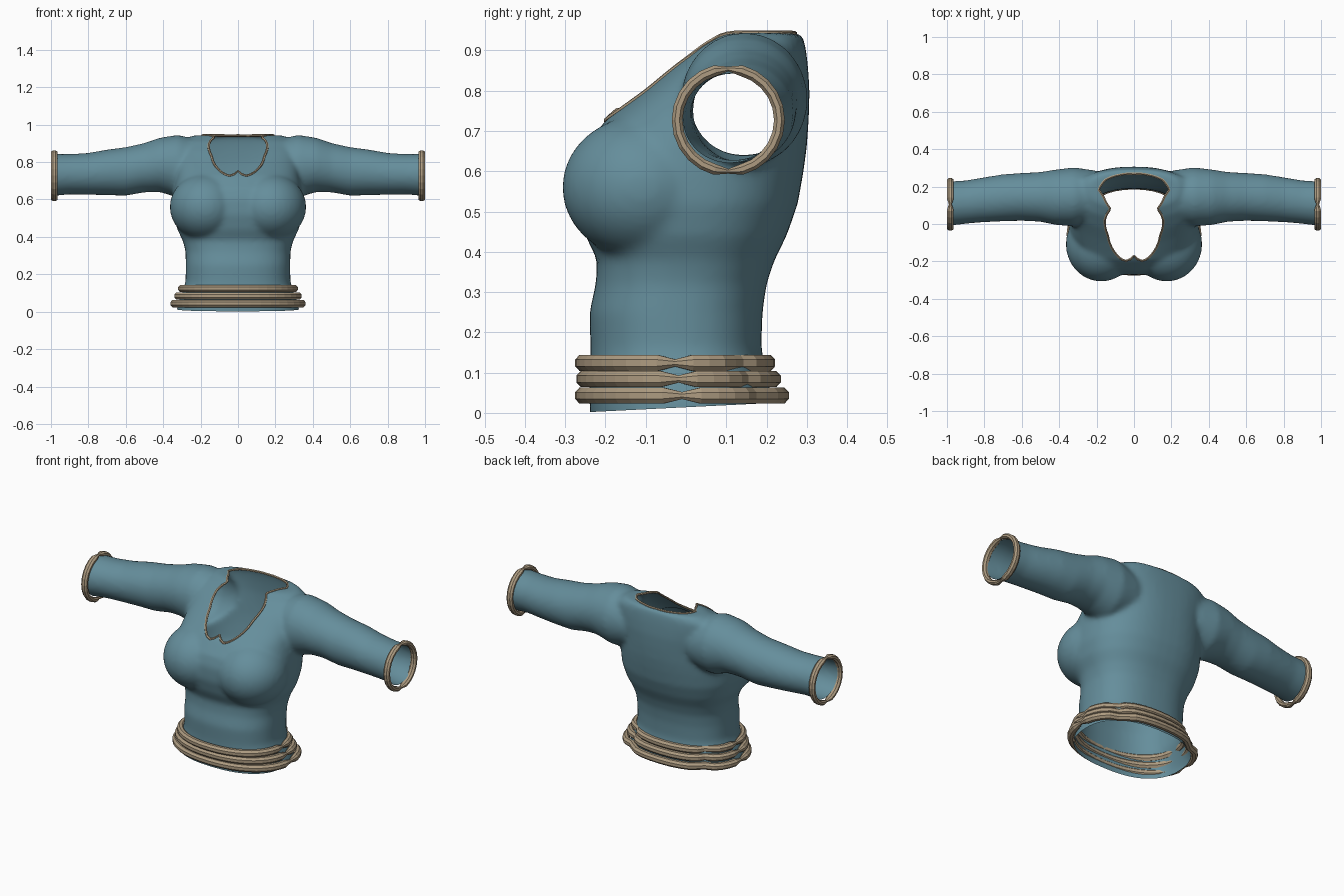
import bpy, bmesh, math
from mathutils import Vector
from mathutils.bvhtree import BVHTree

if "Cube" in bpy.data.objects:
    bpy.data.objects.remove(bpy.data.objects["Cube"])


def material(name, rgb):
    m = bpy.data.materials.new(name)
    m.diffuse_color = (*rgb, 1)
    m.use_nodes = True
    m.node_tree.nodes["Principled BSDF"].inputs["Base Color"].default_value = m.diffuse_color
    return m


BLUE = material("dusty_blue_cloth", (0.13, 0.27, 0.33))
TAN = material("tan_trim", (0.42, 0.33, 0.22))


def make_object(name, bm, mat):
    bmesh.ops.recalc_face_normals(bm, faces=bm.faces)
    me = bpy.data.meshes.new(name)
    bm.to_mesh(me)
    bm.free()
    me.materials.append(mat)
    ob = bpy.data.objects.new(name, me)
    bpy.context.collection.objects.link(ob)
    return ob


def loft(bm, rings, closed=False):
    """Skin a list of point rings; cap the ends unless it closes on itself."""
    vs = [[bm.verts.new(p) for p in r] for r in rings]
    n = len(vs[0])
    for i in range(len(vs) if closed else len(vs) - 1):
        a, b = vs[i], vs[(i + 1) % len(vs)]
        for j in range(n):
            k = (j + 1) % n
            bm.faces.new((a[j], a[k], b[k], b[j]))
    if not closed:
        bm.faces.new(vs[0][::-1])
        bm.faces.new(vs[-1])


def spow(v, n):
    return math.copysign(abs(v) ** (2 / n), v)


def trim_ring(name, pts, radial, axial, axis, pinches=(), sides=8):
    """Closed tube along pts; the section narrows at the seam points."""
    bm = bmesh.new()
    axis, n, rings = Vector(axis), len(pts), []
    for i, p in enumerate(pts):
        t = Vector(pts[(i + 1) % n]) - Vector(pts[i - 1])
        out = t.cross(axis).normalized()
        s = 0.45 if i in pinches else 1
        rings.append([Vector(p) + s * (out * radial * math.cos(a) + axis * axial * math.sin(a))
                      for a in (2 * math.pi * (k + 0.5) / sides for k in range(sides))])
    loft(bm, rings, closed=True)
    return make_object(name, bm, TAN)


# Body volume: torso, bust and sleeves as overlapping solids
body = bmesh.new()
ANG = [2 * math.pi * i / 48 for i in range(48)]
torso = [  # height, half width, front y, back y
    (-.05, .33, -.235, .20), (.03, .325, -.24, .215), (.10, .30, -.24, .20),
    (.16, .28, -.237, .187), (.25, .28, -.24, .19), (.32, .28, -.224, .20),
    (.38, .295, -.22, .22), (.44, .325, -.25, .25), (.52, .345, -.272, .278),
    (.60, .345, -.272, .292), (.66, .34, -.252, .30), (.73, .33, -.197, .305),
    (.80, .33, -.108, .307), (.86, .33, -.037, .303), (.91, .31, .03, .297),
    (.943, .24, .09, .288)]
loft(body, [[(w * spow(math.cos(a), 2.4), (f + b) / 2 + (b - f) / 2 * spow(math.sin(a), 2.4), z)
             for a in ANG] for z, w, f, b in torso])

sleeve = [  # x, centre y, centre z, half depth, half height
    (.20, .15, .775, .135, .14), (.32, .145, .778, .158, .168), (.42, .143, .785, .148, .145),
    (.50, .145, .77, .133, .132), (.60, .145, .75, .128, .13), (.70, .14, .745, .126, .122),
    (.80, .13, .737, .12, .112), (.90, .117, .735, .116, .108), (1.03, .105, .73, .12, .115)]
for s in (1, -1):
    loft(body, [[(s * x, y + ry * math.cos(a), z + rz * math.sin(a)) for a in ANG]
                for x, y, z, ry, rz in sleeve])
    geo = bmesh.ops.create_uvsphere(body, u_segments=32, v_segments=20, radius=1)
    for v in geo["verts"]:
        v.co = Vector((s * .175 + v.co.x * .19, -.108 + v.co.y * .2, .56 + v.co.z * .178))

shirt = make_object("shirt_body", body, BLUE)
rm = shirt.modifiers.new("merge", 'REMESH')
rm.mode, rm.voxel_size = 'VOXEL', 0.012
sm = shirt.modifiers.new("soften", 'SMOOTH')
sm.factor, sm.iterations = 0.5, 12
dg = bpy.context.evaluated_depsgraph_get()
merged = bpy.data.meshes.new_from_object(shirt.evaluated_get(dg))
shirt.modifiers.clear()

# Neckline: half outline seen from above, as radius by angle around a centre
CY = 0.05
outline = [(0, -.17), (.035, -.2), (.07, -.188), (.105, -.15), (.14, -.06), (.157, .02),
           (.125, .08), (.16, .14), (.19, .185), (.155, .235), (.08, .262), (0, .268)]
polar = [(math.atan2(x, CY - y), math.hypot(x, y - CY)) for x, y in outline]


def neck_radius(t):
    for (t0, r0), (t1, r1) in zip(polar, polar[1:]):
        if t <= t1:
            return r0 + (r1 - r0) * (t - t0) / (t1 - t0)
    return polar[-1][1]


def neck_angle(p):
    return math.atan2(abs(p.x), CY - p.y)


bm = bmesh.new()
bm.from_mesh(merged)
tree = BVHTree.FromBMesh(bm)


def neck_point(t, side):
    """Point on the cloth at the neckline; the back edge is level."""
    r = neck_radius(t)
    x, y = side * r * math.sin(t), CY - r * math.cos(t)
    hit = tree.ray_cast(Vector((x, y, 2)), Vector((0, 0, -1)))[0]
    z = hit.z if hit else .92
    if y > .15:
        z = max(z, .922)
    return Vector((x, y, z))


# Open the cuffs, hem and neck
for co, no in (((.98, 0, 0), (1, 0, 0)), ((-.98, 0, 0), (-1, 0, 0)),
               ((0, -.24, .002), (0, .05, -1))):
    bmesh.ops.bisect_plane(bm, geom=bm.verts[:] + bm.edges[:] + bm.faces[:],
                           plane_co=co, plane_no=no, clear_outer=True)
hole = []
for f in bm.faces:
    c = f.calc_center_median()
    if c.z > .6 and math.hypot(c.x, c.y - CY) < neck_radius(neck_angle(c)):
        hole.append(f)
bmesh.ops.delete(bm, geom=hole, context='FACES')
for v in bm.verts:
    if v.is_boundary and v.co.z > .55 and abs(v.co.x) < .3:
        v.co = neck_point(neck_angle(v.co), 1 if v.co.x >= 0 else -1)
for f in bm.faces:
    f.smooth = True
bm.to_mesh(shirt.data)
bm.free()

# Neck trim
half = [math.pi * i / 36 for i in range(37)]
loop = [neck_point(t, 1) for t in half] + [neck_point(t, -1) for t in half[-2:0:-1]]
trim_ring("neck_trim", loop, .007, .007, (0, 0, 1), sides=6)

# Three stacked waist bands, sinking into the cloth at the rear sides
for i, (z, w, f, b) in enumerate([(.124, .305, -.257, .203), (.084, .326, -.254, .217),
                                  (.043, .347, -.257, .237)]):
    pts = []
    for k in range(40):
        a = 2 * math.pi * k / 40
        d = abs(a - math.pi / 2) - math.radians(48 - 3 * i)
        sink = 1 - .075 * math.exp(-(d / .14) ** 2)
        pts.append((w * sink * spow(math.cos(a), 2.2),
                    (f + b) / 2 + sink * (b - f) / 2 * spow(math.sin(a), 2.2), z))
    trim_ring("waist_band_%d" % (i + 1), pts, .02, .0215, (0, 0, 1), pinches=(0, 20))

# Cuff rings with seams at top and bottom
for s, label in ((1, "right"), (-1, "left")):
    pts = [(s * .982, .105 + .127 * math.cos(a), .727 + .127 * math.sin(a))
           for a in (2 * math.pi * k / 24 for k in range(24))]
    trim_ring("cuff_" + label, pts, .0145, .0195, (1, 0, 0), pinches=(6, 18))
